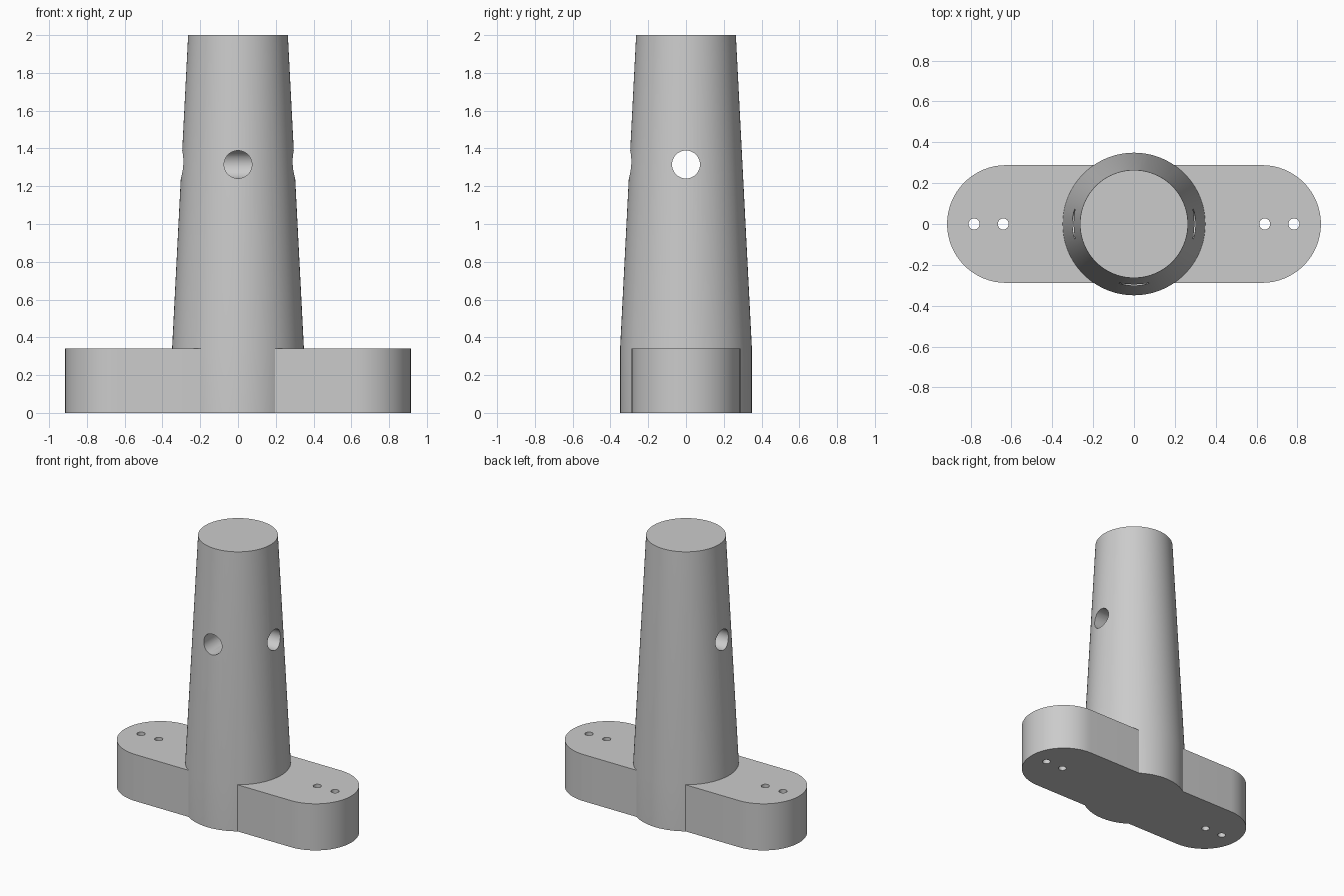
import bpy, math
from mathutils import Vector

cube = bpy.data.objects.get("Cube")
if cube:
    bpy.data.objects.remove(cube)

PLATE_H, PLATE_R, END_X = 0.34, 0.288, 0.627
TOWER_R, TOP_R, HEIGHT = 0.349, 0.264, 2.0
CROSS_R, CROSS_Z = 0.074, 1.315

grey = bpy.data.materials.new("light grey")
grey.use_nodes = True
colour = (0.6, 0.6, 0.6, 1)
grey.diffuse_color = colour
grey.node_tree.nodes["Principled BSDF"].inputs["Base Color"].default_value = colour


def make(name, verts, faces):
    mesh = bpy.data.meshes.new(name)
    mesh.from_pydata(verts, [], faces)
    mesh.materials.append(grey)
    obj = bpy.data.objects.new(name, mesh)
    bpy.context.collection.objects.link(obj)
    return obj


def loft(name, rings):
    """Closed solid through matching rings of points."""
    n = len(rings[0])
    faces = [list(range(n))[::-1], [(len(rings) - 1) * n + i for i in range(n)]]
    for k in range(len(rings) - 1):
        for i in range(n):
            j = (i + 1) % n
            faces.append([k * n + i, k * n + j, (k + 1) * n + j, (k + 1) * n + i])
    return make(name, [p for ring in rings for p in ring], faces)


def circle(r, z, n=96):
    return [(r * math.cos(a), r * math.sin(a), z)
            for a in (2 * math.pi * i / n for i in range(n))]


def rod(name, start, end, r, n=48):
    """Cylinder between two points, used for drilling."""
    start, end = Vector(start), Vector(end)
    turn = (end - start).to_track_quat('Z', 'Y')
    return loft(name, [[p + turn @ Vector(c) for c in circle(r, 0, n)]
                       for p in (start, end)])


def combine(target, other, operation):
    mod = target.modifiers.new(operation.lower(), 'BOOLEAN')
    mod.operation, mod.object, mod.solver = operation, other, 'EXACT'
    bpy.context.view_layer.objects.active = target
    bpy.ops.object.modifier_apply(modifier=mod.name)
    bpy.data.objects.remove(other)


# Tapered tower with a straight foot
tower = loft("tower_on_mounting_plate",
             [circle(TOWER_R, 0), circle(TOWER_R, PLATE_H), circle(TOP_R, HEIGHT)])

# Round-ended mounting plate
half = 32
outline = []
for side in (1, -1):
    for i in range(half + 1):
        a = math.pi * (i / half - 0.5)
        outline.append((side * (END_X + PLATE_R * math.cos(a)),
                        side * PLATE_R * math.sin(a)))
plate = loft("mounting_plate", [[(x, y, z) for x, y in outline] for z in (0, PLATE_H)])
combine(tower, plate, 'UNION')

# Cross hole through the tower, met by a front hole that stops at its axis
cross = rod("cross_hole", (-1, 0, CROSS_Z), (1, 0, CROSS_Z), CROSS_R)
front = rod("front_hole", (0, -1, CROSS_Z), (0, 0, CROSS_Z), CROSS_R - 0.0005)
combine(tower, cross, 'DIFFERENCE')
combine(tower, front, 'DIFFERENCE')

# Pairs of screw holes at each end
for side in (-1, 1):
    for x in (0.64, 0.783):
        hole = rod("screw_hole", (side * x, 0, -0.1), (side * x, 0, 0.5), 0.027, 24)
        combine(tower, hole, 'DIFFERENCE')

bpy.ops.object.select_all(action='DESELECT')
tower.select_set(True)
bpy.context.view_layer.objects.active = tower
bpy.ops.object.shade_smooth_by_angle(angle=math.radians(30))
